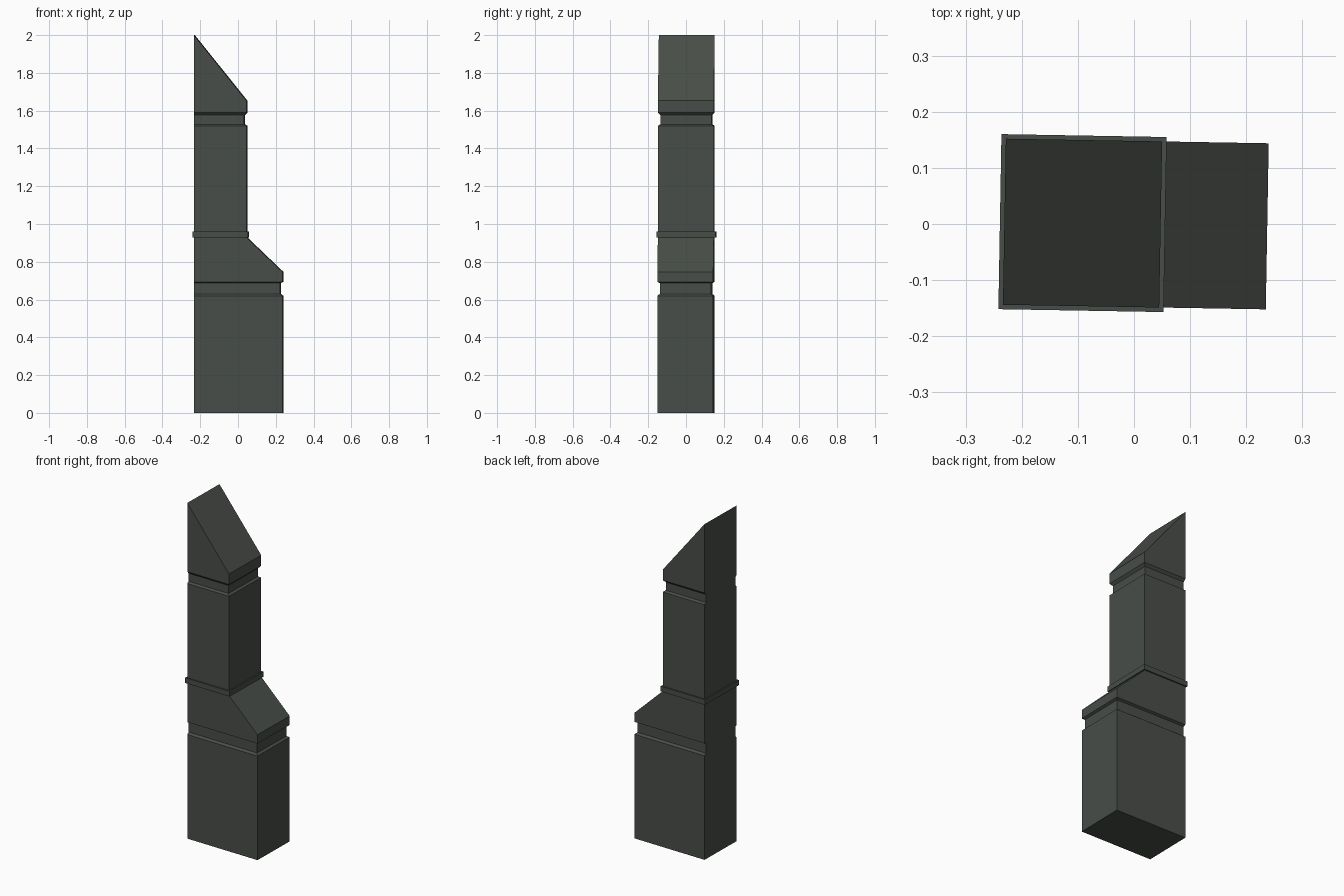
import bpy, bmesh
from math import radians
from mathutils import Matrix

if "Cube" in bpy.data.objects:
    bpy.data.objects.remove(bpy.data.objects["Cube"])

stone = bpy.data.materials.new("dark_green_grey")
stone.diffuse_color = (0.066, 0.075, 0.065, 1)
stone.use_nodes = True
stone.node_tree.nodes["Principled BSDF"].inputs["Base Color"].default_value = stone.diffuse_color

BACK = -0.231      # flush left side shared by both sections
HALF = 0.148       # half depth
IN = 0.013         # inset of the recessed necks
TURN = Matrix.Rotation(radians(-1), 3, 'Z')   # whole model is turned slightly


def loft(name, rings):
    """Solid through rectangular rings (x_left, x_right, half_depth, z)."""
    bm = bmesh.new()
    loops = [[bm.verts.new((x, y, z)) for x, y in
              ((x0, -h), (x1, -h), (x1, h), (x0, h))] for x0, x1, h, z in rings]
    for a, b in zip(loops, loops[1:]):
        for i in range(4):
            j = (i + 1) % 4
            bm.faces.new((a[i], a[j], b[j], b[i]))
    bm.faces.new(loops[0][::-1])
    bm.faces.new(loops[-1])
    bmesh.ops.remove_doubles(bm, verts=bm.verts, dist=0.0005)
    bmesh.ops.recalc_face_normals(bm, faces=bm.faces)
    bmesh.ops.rotate(bm, verts=bm.verts, cent=(0, 0, 0), matrix=TURN)
    me = bpy.data.meshes.new(name)
    bm.to_mesh(me)
    bm.free()
    me.materials.append(stone)
    ob = bpy.data.objects.new(name, me)
    bpy.context.collection.objects.link(ob)
    return ob


def section(name, right, bottom, neck, eave, slope_end, top):
    """Shaft with a three-sided neck groove and a sloped top."""
    n0, n1, n2, n3 = neck
    loft(name, [(BACK, right, HALF, bottom), (BACK, right, HALF, n0),
                (BACK, right - IN, HALF - IN, n1), (BACK, right - IN, HALF - IN, n2),
                (BACK, right, HALF, n3), (BACK, right, HALF, eave),
                (BACK, slope_end, HALF, top)])


# wide base with sloping shoulder
section("lower_section", 0.2375, 0, (0.620, 0.630, 0.687, 0.694), 0.747, 0.0475, 0.929)
# narrow column with slanted roof rising to a ridge
section("upper_section", 0.0475, 0.929, (1.520, 1.528, 1.576, 1.590), 1.653, BACK, 2.0)
# projecting collar between them
loft("collar", [(-0.239, 0.0555, 0.156, 0.928), (-0.239, 0.0555, 0.156, 0.959)])
